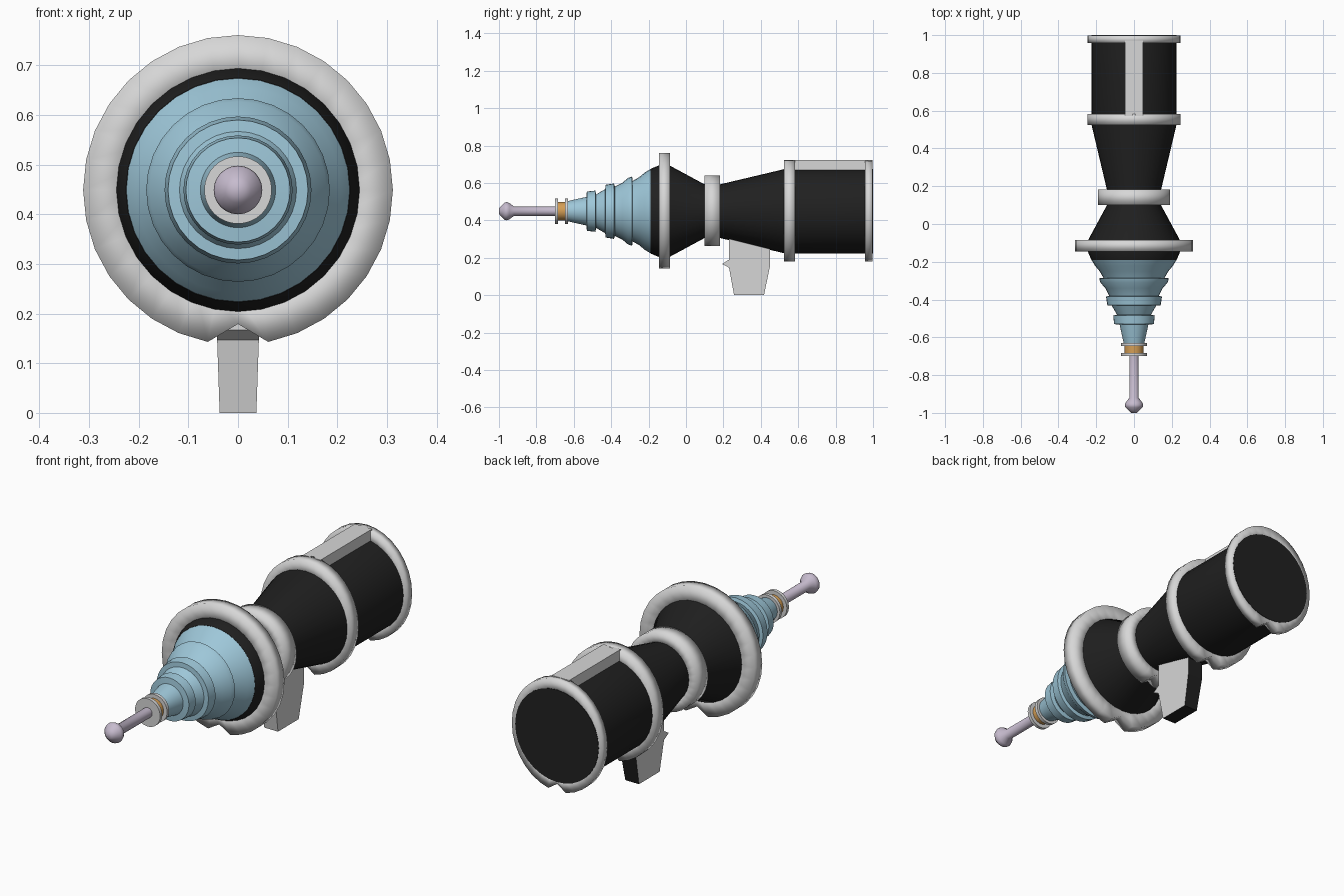
import bpy, bmesh, math
from math import sin, cos, pi

if "Cube" in bpy.data.objects:
    bpy.data.objects.remove(bpy.data.objects["Cube"])

AXIS_Z = 0.449


def mat(name, rgb):
    m = bpy.data.materials.new(name)
    m.diffuse_color = (*rgb, 1)
    m.use_nodes = True
    m.node_tree.nodes["Principled BSDF"].inputs["Base Color"].default_value = m.diffuse_color
    return m


GREY = mat("light_grey", (0.68, 0.68, 0.68))
BLACK = mat("black", (0.0144, 0.0144, 0.0144))
BLUE = mat("pale_blue", (0.34, 0.57, 0.69))
LILAC = mat("lilac", (0.57, 0.50, 0.62))
ORANGE = mat("orange", (0.66, 0.34, 0.09))


def finish(name, bm, mats, smooth=None):
    bmesh.ops.recalc_face_normals(bm, faces=bm.faces)
    me = bpy.data.meshes.new(name)
    bm.to_mesh(me)
    bm.free()
    for m in mats:
        me.materials.append(m)
    ob = bpy.data.objects.new(name, me)
    bpy.context.collection.objects.link(ob)
    if smooth is not None:
        bpy.ops.object.select_all(action='DESELECT')
        ob.select_set(True)
        bpy.context.view_layer.objects.active = ob
        if smooth >= 180:
            bpy.ops.object.shade_smooth()
        else:
            bpy.ops.object.shade_smooth_by_angle(angle=math.radians(smooth))
    return ob


def lathe(name, profile, material, sides=32, smooth=30, closed=False, sx=1.0, notch=None):
    """Revolve (y, radius) points round the long axis. notch pulls the lowest outer vertex inwards."""
    bm = bmesh.new()
    rows = []
    rmax = max(r for _, r in profile)
    for y, r in profile:
        row = []
        for i in range(sides):
            a = -pi / 2 + 2 * pi * i / sides
            k = notch if (notch and i == 0 and r == rmax) else 1
            row.append(bm.verts.new((r * k * cos(a) * sx, y, AXIS_Z + r * k * sin(a))))
        rows.append(row)
    pairs = list(zip(rows, rows[1:]))
    if closed:
        pairs.append((rows[-1], rows[0]))
    else:
        bm.faces.new(rows[0])
        bm.faces.new(rows[-1])
    for a, b in pairs:
        for i in range(sides):
            j = (i + 1) % sides
            bm.faces.new((a[i], a[j], b[j], b[i]))
    return finish(name, bm, [material], smooth)


def ring(name, y0, y1, r_in, r_out, sx=1.0):
    lathe(name, [(y0, r_in), (y0, r_out), (y1, r_out), (y1, r_in)], GREY,
          smooth=180, closed=True, sx=sx, notch=0.865)


# black main body: front flare, waist, rear barrel
lathe("body", [(-0.19, 0.226), (-0.14, 0.247), (-0.085, 0.243), (0.10, 0.143), (0.18, 0.143),
               (0.53, 0.226), (1.0, 0.226)], BLACK)

# grey rings with a small notch underneath
ring("front_ring", -0.145, -0.085, 0.22, 0.312)
ring("waist_ring", 0.10, 0.183, 0.13, 0.19)
ring("barrel_ring", 0.525, 0.583, 0.20, 0.275, 0.895)
ring("rear_ring", 0.958, 0.998, 0.21, 0.273, 0.90)

# stepped blue nose
lathe("nose", [(-0.18, 0.225), (-0.19, 0.225), (-0.22, 0.207), (-0.25, 0.182), (-0.285, 0.162),
               (-0.288, 0.185), (-0.31, 0.178), (-0.34, 0.152), (-0.38, 0.132),
               (-0.385, 0.148), (-0.43, 0.141), (-0.432, 0.118), (-0.48, 0.09),
               (-0.485, 0.110), (-0.53, 0.105), (-0.533, 0.076), (-0.58, 0.066),
               (-0.64, 0.052)], BLUE)

# collars and orange spool
for nm, y in (("rear_collar", -0.638), ("front_collar", -0.692)):
    lathe(nm, [(y - 0.008, 0.068), (y + 0.008, 0.068)], GREY)
lathe("spool", [(-0.69, 0.049), (-0.64, 0.049)], ORANGE)

# thin rod with a rounded tip
lathe("rod_tip", [(-1.0, 0.014), (-0.99, 0.026), (-0.97, 0.046), (-0.958, 0.049), (-0.945, 0.044),
                  (-0.92, 0.025), (-0.69, 0.025)], LILAC, sides=24, smooth=60)

# grey strip along the top of the barrel
bm = bmesh.new()
bmesh.ops.create_cube(bm, size=1)
for v in bm.verts:
    v.co = (v.co.x * 0.094, 0.772 + v.co.y * 0.40, 0.672 + v.co.z * 0.102)
finish("top_strip", bm, [GREY])

# grip with trigger bump; rear and underside are black
side = [(0.23, 0.30, 0.042), (0.23, 0.19, 0.042), (0.193, 0.167, 0.042), (0.23, 0.147, 0.042),
        (0.257, 0.0, 0.037), (0.417, 0.0, 0.037), (0.45, 0.16, 0.042), (0.45, 0.30, 0.042)]
bm = bmesh.new()
left = [bm.verts.new((-w, y, z)) for y, z, w in side]
right = [bm.verts.new((w, y, z)) for y, z, w in side]
bm.faces.new(left)
bm.faces.new(right)
for i in range(len(side)):
    j = (i + 1) % len(side)
    bm.faces.new((left[i], left[j], right[j], right[i]))
bmesh.ops.recalc_face_normals(bm, faces=bm.faces)
for f in bm.faces:
    if f.normal.y > 0.5 or f.normal.z < -0.95:
        f.material_index = 1
finish("grip", bm, [GREY, BLACK])
